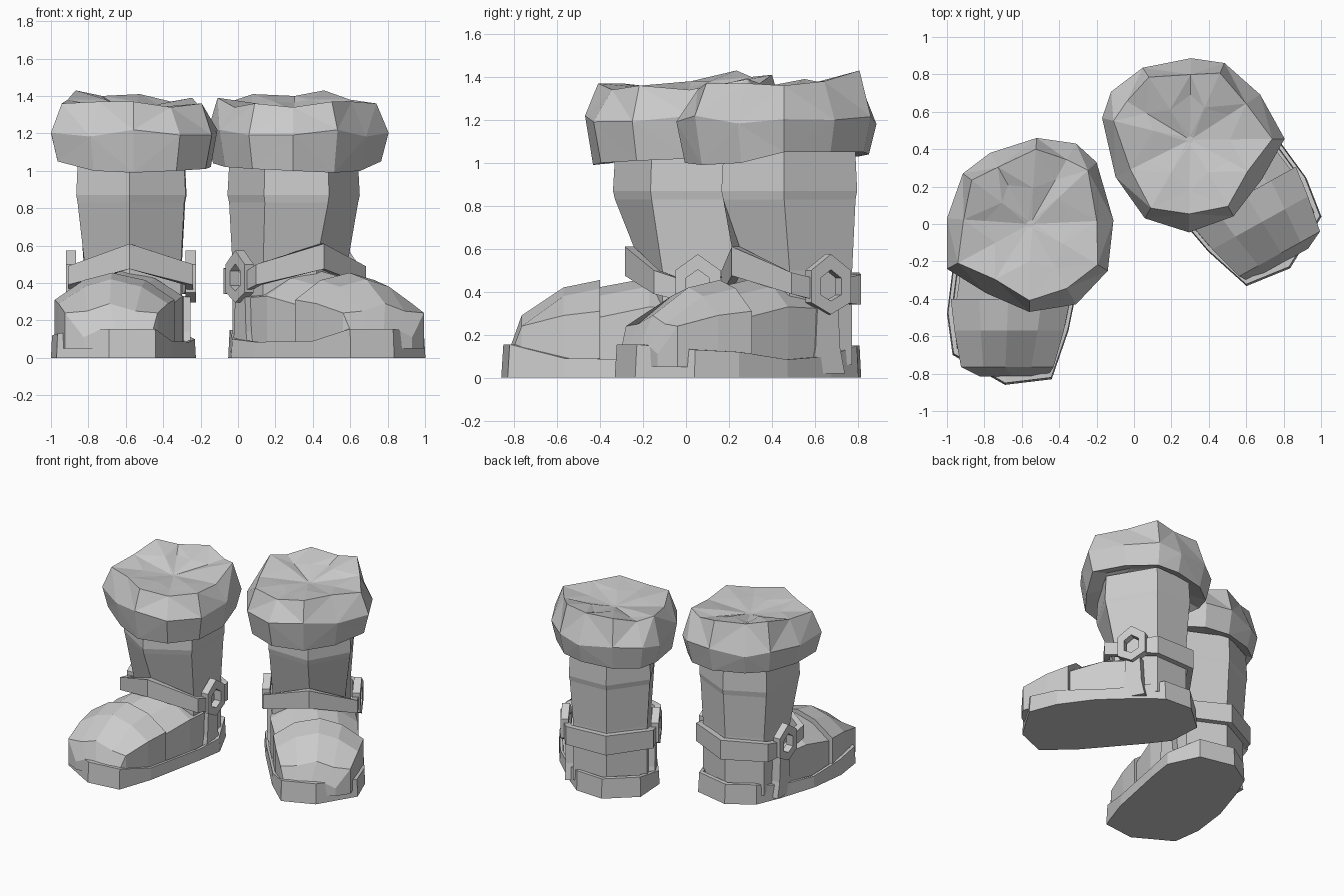
import bpy, bmesh, math
from mathutils import Matrix, Vector

if "Cube" in bpy.data.objects:
    bpy.data.objects.remove(bpy.data.objects["Cube"])

# One boot is described locally (toe towards -y, outer side +x), then placed twice
PLACES = {
    "right": Matrix.Translation((0.30, 0.45, 0)) @ Matrix.Rotation(math.radians(29), 4, 'Z'),
    "left": Matrix.Translation((-0.555, 0, 0)) @ Matrix.Diagonal((-1, 1, 1, 1)),
}


def loft(name, place, rings, closed=False):
    """Skin a sequence of equal-length point rings; closed joins last to first."""
    bm = bmesh.new()
    vs = [[bm.verts.new(place @ Vector(p)) for p in r] for r in rings]
    n = len(rings[0])
    pairs = list(zip(vs, vs[1:])) + ([(vs[-1], vs[0])] if closed else [])
    for a, b in pairs:
        for i in range(n):
            j = (i + 1) % n
            bm.faces.new((a[i], a[j], b[j], b[i]))
    if not closed:
        bm.faces.new(vs[0])
        bm.faces.new(vs[-1])
    bmesh.ops.recalc_face_normals(bm, faces=bm.faces)
    me = bpy.data.meshes.new(name)
    bm.to_mesh(me)
    bm.free()
    ob = bpy.data.objects.new(name, me)
    bpy.context.collection.objects.link(ob)
    return ob


def grow(p, s, c=(0.02, 0.04)):
    return c[0] + (p[0] - c[0]) * s, c[1] + (p[1] - c[1]) * s


# Outlines: sole (x, y, top height), cuff (x, y, bottom z, rim z), shaft hexagon (x, y)
SOLE = [(.445, -.48, .12), (.415, -.70, .13), (.135, -.86, .155), (-.115, -.83, .155),
        (-.205, -.57, .09), (-.30, -.1, .085), (-.33, .1, .1), (-.22, .33, .15),
        (.05, .39, .15), (.24, .27, .15), (.32, .08, .1), (.41, -.2, .085)]
CUFF = [(.445, .03, 1.05, 1.38), (.36, .27, 1.05, 1.43), (.215, .38, 1.04, 1.40),
        (-.035, .46, 1.03, 1.41), (-.245, .43, 1.03, 1.37), (-.355, .33, 1.04, 1.39),
        (-.445, .02, 1.02, 1.34), (-.415, -.25, 1.01, 1.36), (-.245, -.43, 1.0, 1.34),
        (.005, -.47, .99, 1.37), (.235, -.37, 1.0, 1.37), (.445, -.24, 1.05, 1.36)]
SHAFT = [(.025, -.34), (.31, -.165), (.30, .23), (.02, .37), (-.28, .23), (-.275, -.165)]
# Lower leg under the strap
ANKLE = [(.025, -.20), (.265, -.11), (.27, .22), (.02, .34), (-.255, .22), (-.25, -.11)]
# Strap paths: x, y, bottom z, top z
FRONT = [(-.315, -.03, .36, .46), (-.315, -.15, .39, .50), (.025, -.285, .475, .61),
         (.355, -.15, .39, .49), (.35, -.01, .36, .46)]
BACK = [(.35, .12, .35, .46), (.32, .24, .34, .48), (.02, .395, .34, .49),
        (-.30, .24, .34, .48), (-.315, .12, .35, .46)]
# Foot sections: y, left x, right x, shoulder z, top z
TOE = [(-.815, -.09, .27, .11, .15), (-.765, -.125, .37, .24, .29),
       (-.57, -.18, .405, .29, .42), (-.40, -.215, .425, .31, .455)]
VAMP = [(-.41, -.195, .395, .28, .42), (-.17, -.26, .36, .33, .465), (.07, -.27, .31, .32, .43)]


def arch(y, a, b, sh, top):
    w = b - a
    return [(a, y, .05), (a, y, sh), (a + .24 * w, y, top - .04 * (top > .2)),
            (a + .52 * w, y, top), (b - .24 * w, y, top - .04 * (top > .2)),
            (b, y, sh), (b, y, .05)]


def strap(name, place, path):
    rings = []
    for x, y, lo, hi in path:
        ix, iy = grow((x, y), .87)
        rings.append([(ix, iy, lo), (x, y, lo), (x, y, hi), (ix, iy, hi)])
    return loft(name, place, rings)


for side, place in PLACES.items():
    # Sole with a thin welt lip
    loft(side + "_sole", place, [
        [(x, y, 0) for x, y, z in SOLE],
        [(*grow((x, y), .985, (.06, -.2)), z) for x, y, z in SOLE],
        [(*grow((x, y), .93, (.06, -.2)), z) for x, y, z in SOLE],
        [(*grow((x, y), .92, (.06, -.2)), z - .03) for x, y, z in SOLE]])
    # Toe cap overlaps the narrower vamp
    loft(side + "_toe_cap", place, [arch(*s) for s in TOE])
    loft(side + "_vamp", place, [arch(*s) for s in VAMP])
    # Six-sided shaft with a raised band below the cuff
    loft(side + "_shaft", place, [
        [(*p, .06) for p in ANKLE],
        [(*p, .50) for p in ANKLE],
        [(*grow(p, .975), .83) for p in SHAFT],
        [(*p, .87) for p in SHAFT],
        [(*grow(p, .97), 1.06) for p in SHAFT]])
    # Fur cuff: underside, belly, rim and sunken top
    rings = [[(*grow(p, .66, (0, 0)), p[2] + .04) for p in CUFF],
             [(*grow(p, .92, (0, 0)), p[2]) for p in CUFF],
             [(p[0], p[1], 1.20 + .02 * math.sin(i * 2.3)) for i, p in enumerate(CUFF)],
             [(*grow(p, (.80, .87)[i % 2], (0, 0)), p[3]) for i, p in enumerate(CUFF)],
             [(*grow(p, (.55, .42)[i % 2], (0, 0)), p[3] * .5 + .665) for i, p in enumerate(CUFF)],
             [(*grow(p, .04, (0, 0)), 1.32) for p in CUFF]]
    cuff = loft(side + "_cuff", place, rings)
    tri = cuff.modifiers.new("facets", 'TRIANGULATE')
    tri.quad_method = 'SHORTEST_DIAGONAL'
    # Ankle strap in two halves
    strap(side + "_front_strap", place, FRONT)
    strap(side + "_back_strap", place, BACK)
    # Buckle rings and the stirrup straps running under the sole
    for label, x0, s in (("outer", .31, 1), ("inner", -.275, -1)):
        hexa = [(0, .15), (.105, .075), (.105, -.075), (0, -.13), (-.105, -.075), (-.105, .075)]
        rings = []
        for k, d in ((.52, 0), (1, 0), (1, .055), (.52, .055)):
            rings.append([(x0 + s * d, .055 + k * a, .425 + k * b) for a, b in hexa])
        loft(f"{side}_{label}_buckle", place, rings, closed=True)
        loft(f"{side}_{label}_stirrup", place, [
            [(x0 + s * i, .055 + w * h, z) for i, w in ((-.08, -1), (.025, -1), (.025, 1), (-.08, 1))]
            for z, h in ((0.02, .09), (.14, .065), (.33, .055))])
